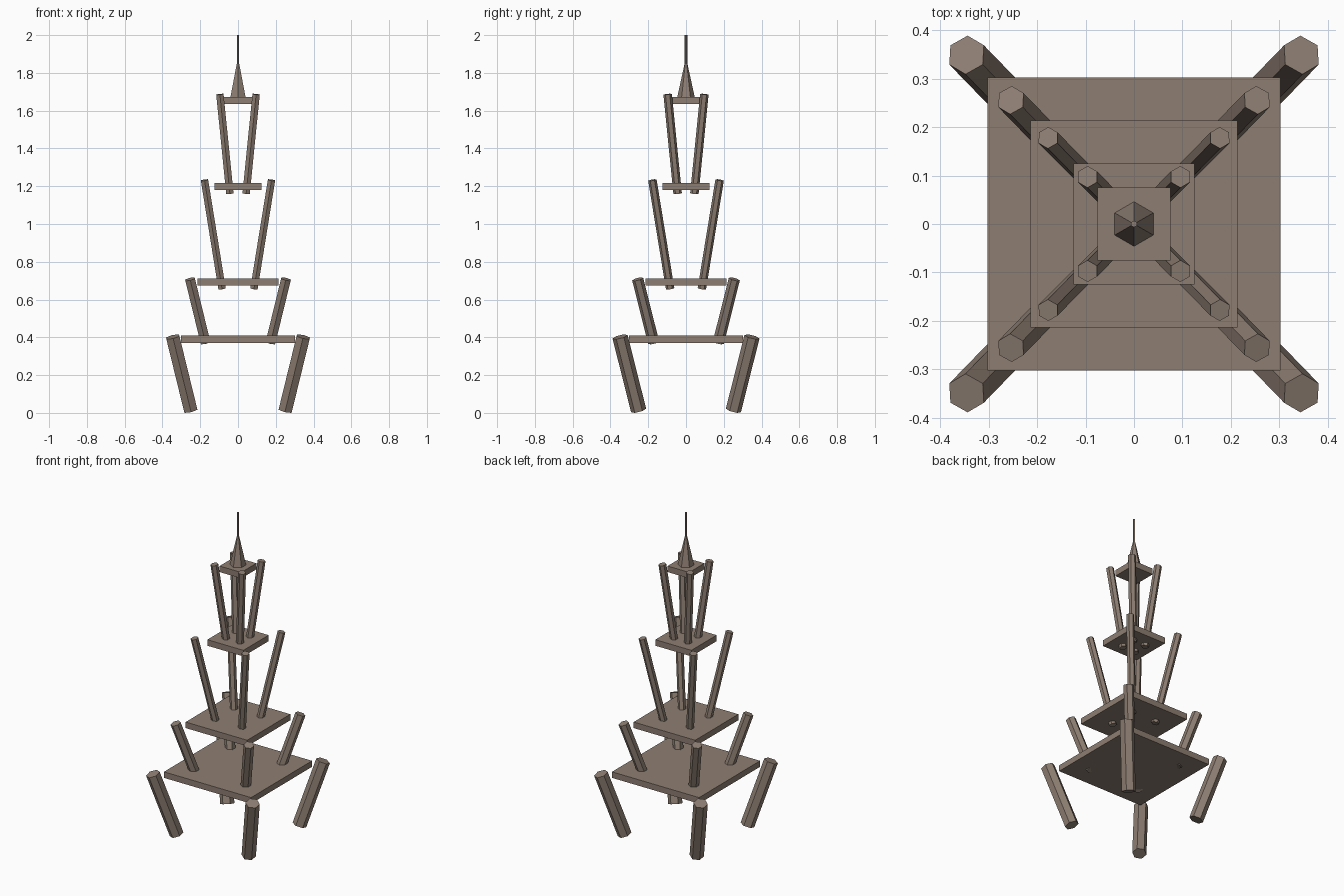
import bpy

if "Cube" in bpy.data.objects:
    bpy.data.objects.remove(bpy.data.objects["Cube"])

mat = bpy.data.materials.new("weathered_brown")
mat.diffuse_color = (0.27, 0.21, 0.17, 1)
mat.use_nodes = True
mat.node_tree.nodes["Principled BSDF"].inputs["Base Color"].default_value = mat.diffuse_color


def finish(name):
    ob = bpy.context.object
    ob.name = name
    ob.data.materials.append(mat)
    return ob


def legs(name, cx, cy, cz, radius, length, tilt):
    """Four hexagonal posts leaning outwards towards the corners."""
    for sx, side in ((-1, "left"), (1, "right")):
        for sy, end in ((-1, "front"), (1, "back")):
            bpy.ops.mesh.primitive_cylinder_add(
                vertices=6, radius=radius, depth=length,
                location=(sx * cx, sy * cy, cz),
                rotation=(-sy * tilt, sx * tilt, 0))
            finish(f"{name}_{end}_{side}")


def platform(name, half, z):
    bpy.ops.mesh.primitive_cube_add(size=1, location=(0, 0, z))
    bpy.context.object.scale = (2 * half, 2 * half, 0.0377)
    finish(name)


# Tiers of leaning posts
legs("base_leg", 0.298, 0.300, 0.208, 0.041, 0.413, 0.24)
legs("lower_post", 0.213, 0.2135, 0.540, 0.030, 0.356, 0.24)
legs("middle_post", 0.131, 0.131, 0.945, 0.0225, 0.590, 0.16)
legs("upper_post", 0.0695, 0.0708, 1.424, 0.0225, 0.531, 0.10)

# Square decks
platform("base_platform", 0.302, 0.390)
platform("lower_platform", 0.2135, 0.692)
platform("middle_platform", 0.125, 1.198)
platform("top_platform", 0.0752, 1.654)

# Pointed cap
bpy.ops.mesh.primitive_cone_add(vertices=6, radius1=0.0525, radius2=0,
                                depth=0.24, location=(0, 0, 1.763))
finish("cap_cone")

# Thin mast
bpy.ops.mesh.primitive_cylinder_add(vertices=6, radius=0.007, depth=0.225,
                                    location=(0, 0, 1.8875))
finish("mast")
